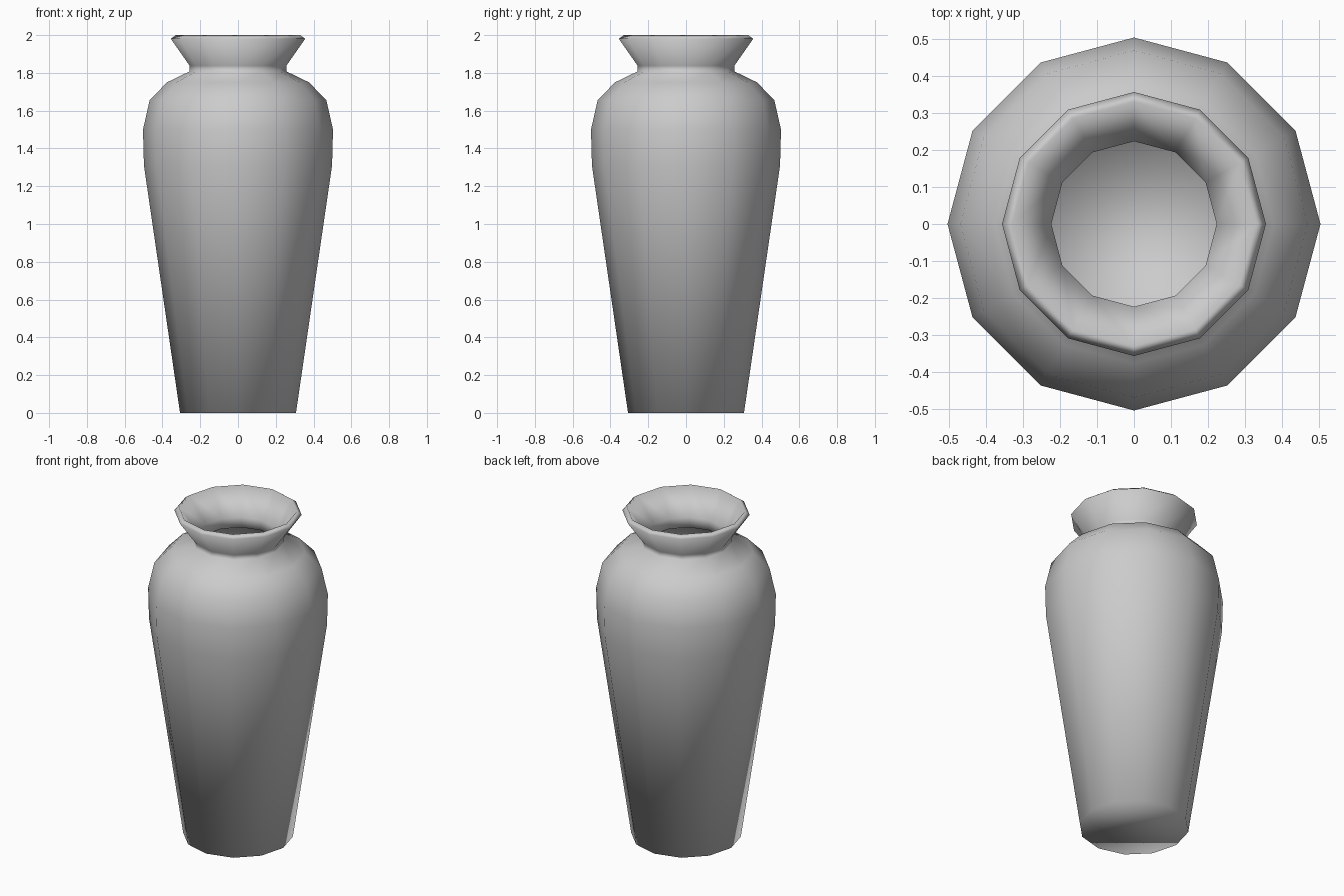
import bpy, bmesh
from math import cos, sin, tau

if "Cube" in bpy.data.objects:
    bpy.data.objects.remove(bpy.data.objects["Cube"])

SIDES = 12
# Outer profile: radius, height from foot to lip
PROFILE = [(0.307, 0), (0.498, 1.31), (0.503, 1.5), (0.468, 1.655),
           (0.376, 1.75), (0.256, 1.808), (0.256, 1.838), (0.356, 1.981)]

# Lathed outer skin with a closed foot
bm = bmesh.new()
rings = [[bm.verts.new((r * cos(tau * i / SIDES), r * sin(tau * i / SIDES), z))
          for i in range(SIDES)] for r, z in PROFILE]
for lo, hi in zip(rings, rings[1:]):
    for i in range(SIDES):
        j = (i + 1) % SIDES
        bm.faces.new((lo[i], lo[j], hi[j], hi[i]))
bm.faces.new(rings[0][::-1])
for f in bm.faces:
    f.smooth = True

mesh = bpy.data.meshes.new("vase")
bm.to_mesh(mesh)
bm.free()
vase = bpy.data.objects.new("vase", mesh)
bpy.context.collection.objects.link(vase)

# Wall thickness, grown inwards
wall = vase.modifiers.new("wall", 'SOLIDIFY')
wall.thickness = 0.032
wall.offset = -1
wall.use_even_offset = True
